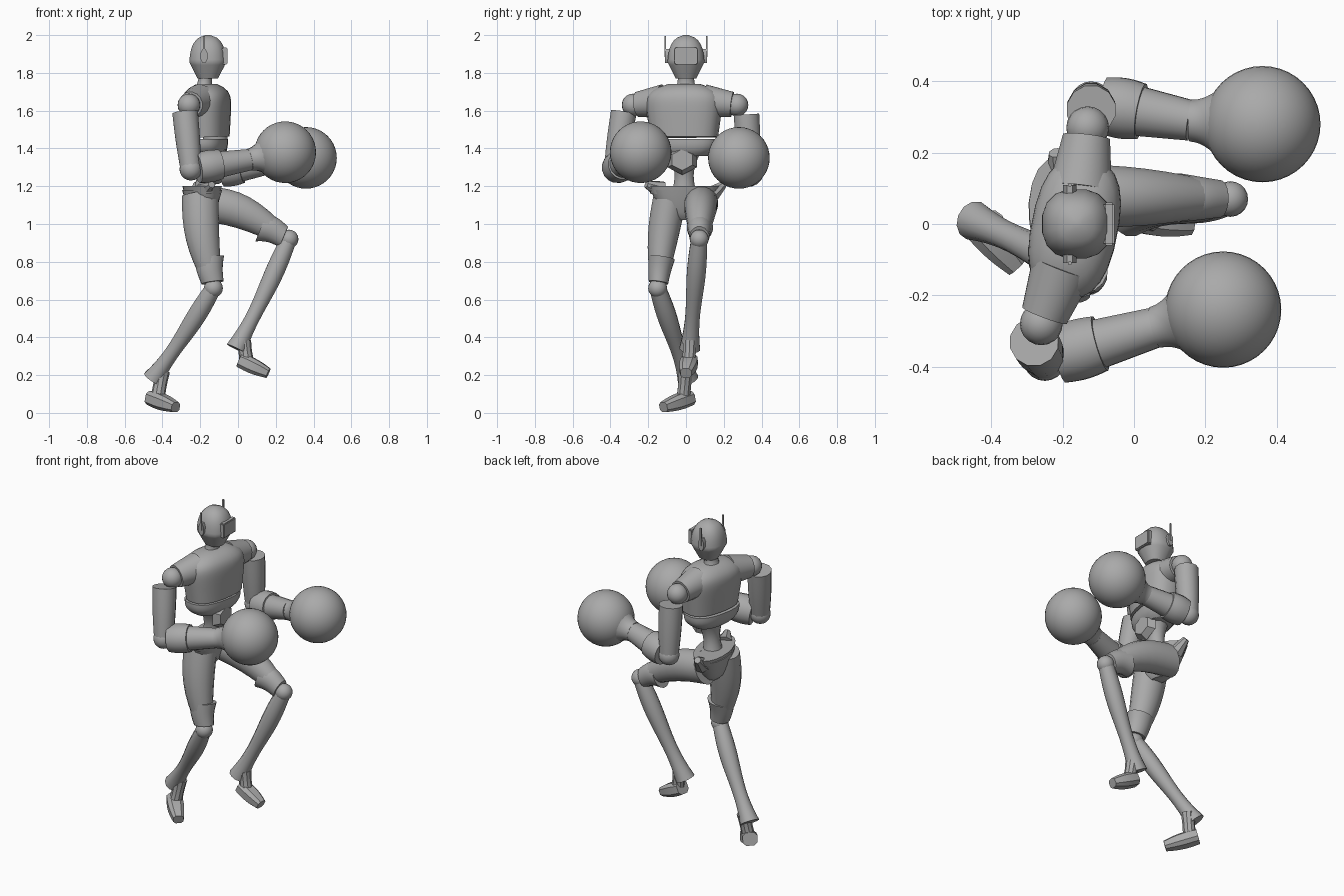
import bpy
import bmesh
from math import copysign, cos, pi, radians, sin, tau
from mathutils import Vector

if "Cube" in bpy.data.objects:
    bpy.data.objects.remove(bpy.data.objects["Cube"])

grey = bpy.data.materials.new("plain grey")
grey.use_nodes = True
grey.diffuse_color = (.4, .4, .4, 1)
grey.node_tree.nodes["Principled BSDF"].inputs["Base Color"].default_value = grey.diffuse_color

ACROSS = Vector((0, 1, 0))
FORWARD = Vector((1, 0, 0))
UP = Vector((0, 0, 1))
CHEST_ACROSS = Vector((.2, 1, 0))
HIPS_ACROSS = Vector((-.2, 1, 0))


def finish(name, bm, angle=35):
    bmesh.ops.recalc_face_normals(bm, faces=bm.faces)
    mesh = bpy.data.meshes.new(name)
    bm.to_mesh(mesh)
    bm.free()
    mesh.materials.append(grey)
    part = bpy.data.objects.new(name, mesh)
    bpy.context.collection.objects.link(part)
    bpy.ops.object.select_all(action='DESELECT')
    part.select_set(True)
    bpy.context.view_layer.objects.active = part
    bpy.ops.object.shade_smooth_by_angle(angle=radians(angle))


def straight(f):
    return 1


def taper(end, bulge=0):
    """Profile that runs from full size to the end size, swelling in the middle."""
    return lambda f: 1 + (end - 1) * f + bulge * sin(pi * f)


def solid(name, start, end, wide, deep, profile=straight, across=ACROSS,
          bend=(0, 0, 0), sides=16, steps=8, roundness=1.0):
    """Sweep a rounded section from start to end, sized by a profile rule."""
    start, end, bend = Vector(start), Vector(end), Vector(bend)
    axis = (end - start).normalized()
    a = (across - axis * across.dot(axis)).normalized()
    b = axis.cross(a)
    bm = bmesh.new()
    loops = []
    for i in range(steps + 1):
        f = i / steps
        centre = start.lerp(end, f) + bend * sin(pi * f)
        size = profile(f)
        loop = []
        for k in range(sides):
            angle = tau * (k + .5) / sides
            u = copysign(abs(cos(angle)) ** roundness, cos(angle))
            v = copysign(abs(sin(angle)) ** roundness, sin(angle))
            loop.append(bm.verts.new(centre + (a * u * wide + b * v * deep) * size))
        loops.append(loop)
    for low, high in zip(loops, loops[1:]):
        for k in range(sides):
            n = (k + 1) % sides
            bm.faces.new((low[k], low[n], high[n], high[k]))
    bm.faces.new(loops[0])
    bm.faces.new(loops[-1])
    finish(name, bm)


def ball(name, centre, radius, segments=20):
    bm = bmesh.new()
    bmesh.ops.create_uvsphere(bm, u_segments=segments, v_segments=segments // 2, radius=radius)
    bmesh.ops.translate(bm, verts=bm.verts, vec=centre)
    finish(name, bm, angle=60)


def box(name, centre, size, bevel):
    bm = bmesh.new()
    bmesh.ops.create_cube(bm, size=1)
    bmesh.ops.scale(bm, verts=bm.verts, vec=size)
    bmesh.ops.translate(bm, verts=bm.verts, vec=centre)
    bmesh.ops.bevel(bm, geom=bm.edges[:], offset=bevel, segments=2, affect='EDGES')
    finish(name, bm)


# Head with narrowing jaw and domed crown, visor and neck
def head_profile(f):
    return min(1, .55 + 1.2 * f) * (1 - .98 * f ** 4) ** .5


solid("head", (-.16, 0, 1.77), (-.16, 0, 2), .1, .1, head_profile, steps=16, roundness=.85)
box("visor", (-.07, 0, 1.89), (.03, .12, .09), bevel=.005)
solid("neck", (-.18, 0, 1.71), (-.17, 0, 1.8), .06, .05, taper(.8, bulge=-.15))


# Twisted upper body
def chest_profile(f):
    return (.9 + .2 * f) * (1 - .6 * f ** 8)


solid("chest", (-.16, -.01, 1.46), (-.17, -.01, 1.74), .2, .12, chest_profile,
      across=CHEST_ACROSS, sides=24, steps=14, roundness=.8)
solid("lower_ribs", (-.17, -.01, 1.45), (-.17, -.01, 1.36), .18, .11, lambda f: 1 - .3 * f ** 3,
      across=CHEST_ACROSS, sides=24, roundness=.8)
solid("waist", (-.16, -.01, 1.38), (-.18, -.01, 1.18), .09, .08, taper(.7, bulge=-.25), sides=12)
solid("belly_plate", (-.11, -.02, 1.34), (-.07, -.02, 1.34), .09, .08, taper(.7), sides=6, steps=2)


# Pelvis flaring out to the rim
def pelvis_profile(f):
    return .35 + .65 * f ** .6


solid("pelvis", (-.19, -.01, 1.02), (-.19, -.01, 1.18), .18, .1, pelvis_profile,
      across=HIPS_ACROSS, sides=20, roundness=.9)
solid("pelvis_rim", (-.19, -.01, 1.16), (-.19, -.01, 1.2), .18, .09, taper(1.1),
      across=HIPS_ACROSS, sides=20, steps=2)


# Joint positions of each side
def joints(**places):
    return {place: Vector(spot) for place, spot in places.items()}


SIDES = {
    "left": joints(
        collar=(-.15, .1, 1.65), shoulder=(-.13, .27, 1.63), sleeve=(-.12, .32, 1.58),
        elbow=(-.12, .34, 1.27), wrist=(.16, .29, 1.32), glove=(.36, .28, 1.35),
        hip=(-.19, .08, 1.11), hip_corner=(-.22, .2, 1.21), knee=(.27, .07, .92),
        thigh_bend=(0, 0, .04), shin_end=(-.01, .02, .34), ankle=(.03, .02, .38),
        heel=(.01, .02, .28), toe=(.16, 0, .21)),
    "right": joints(
        collar=(-.2, -.12, 1.65), shoulder=(-.26, -.28, 1.63), sleeve=(-.28, -.33, 1.59),
        elbow=(-.25, -.38, 1.29), wrist=(.06, -.29, 1.34), glove=(.25, -.24, 1.38),
        hip=(-.2, -.08, 1.16), hip_corner=(-.14, -.21, 1.21), knee=(-.13, -.15, .66),
        thigh_bend=(-.02, -.01, 0), shin_end=(-.45, .01, .18), ankle=(-.4, 0, .22),
        heel=(-.46, .02, .08), toe=(-.33, -.12, .03)),
}


def shin_profile(f):
    return 1 + .15 * sin(tau * f) + .25 * f ** 6


for side, at in SIDES.items():
    # Ear piece with a thin aerial
    out = ACROSS if side == "left" else -ACROSS
    ear = Vector((-.18, 0, 1.89))
    solid(side + "_ear", ear + out * .08, ear + out * .11, .04, .02, across=UP, sides=8, steps=1)
    box(side + "_aerial", ear + out * .11 + UP * .05, (.01, .01, .11), bevel=.001)

    # Shoulder, upper arm and elbow
    solid(side + "_shoulder_sleeve", at["collar"], at["shoulder"].lerp(at["collar"], .15),
          .09, .09, taper(.75), across=FORWARD)
    ball(side + "_shoulder_joint", at["shoulder"], .06)
    solid(side + "_upper_arm", at["sleeve"], at["elbow"], .07, .07, taper(.8, bulge=.05), sides=12)
    ball(side + "_elbow_joint", at["elbow"], .06)

    # Forearm with an overlapping elbow sleeve, then cuff and glove
    fore = at["elbow"].lerp(at["wrist"], .12)
    middle = at["elbow"].lerp(at["wrist"], .5)
    solid(side + "_elbow_sleeve", fore, middle, .08, .08, taper(1, bulge=.08))
    solid(side + "_forearm", fore, at["wrist"], .08, .08, taper(.72))
    palm = at["wrist"].lerp(at["glove"], .35)
    solid(side + "_glove_cuff", at["wrist"], palm, .06, .06, lambda f: 1 + .5 * f ** 2)
    ball(side + "_glove", at["glove"], .163, segments=40)

    # Thigh, cuff and knee
    hip, knee = at["hip"], at["knee"]
    solid(side + "_hip_corner", hip.lerp(at["hip_corner"], .4), at["hip_corner"], .05, .05,
          taper(.4), across=FORWARD, sides=8)
    cuff = hip.lerp(knee, .94)
    solid(side + "_thigh", hip, cuff, .09, .1, taper(.5, bulge=.15), bend=at["thigh_bend"])
    solid(side + "_thigh_cuff", hip.lerp(knee, .68), cuff, .07, .08, taper(.75),
          bend=at["thigh_bend"] * .3)
    ball(side + "_knee", knee, .05)

    # Shin with calf and flared heel guard, then foot
    shin_end, ankle, heel, toe = at["shin_end"], at["ankle"], at["heel"], at["toe"]
    solid(side + "_shin", knee.lerp(shin_end, .03), shin_end, .045, .045, shin_profile,
          bend=FORWARD * .01, sides=12, steps=12)
    instep = heel.lerp(toe, .25)
    solid(side + "_ankle", ankle, instep, .04, .04, taper(1, bulge=-.1), sides=10)
    solid(side + "_foot", heel, toe, .045, .04, taper(.7, bulge=.2),
          across=UP.cross(toe - heel), sides=8, roundness=.7)
